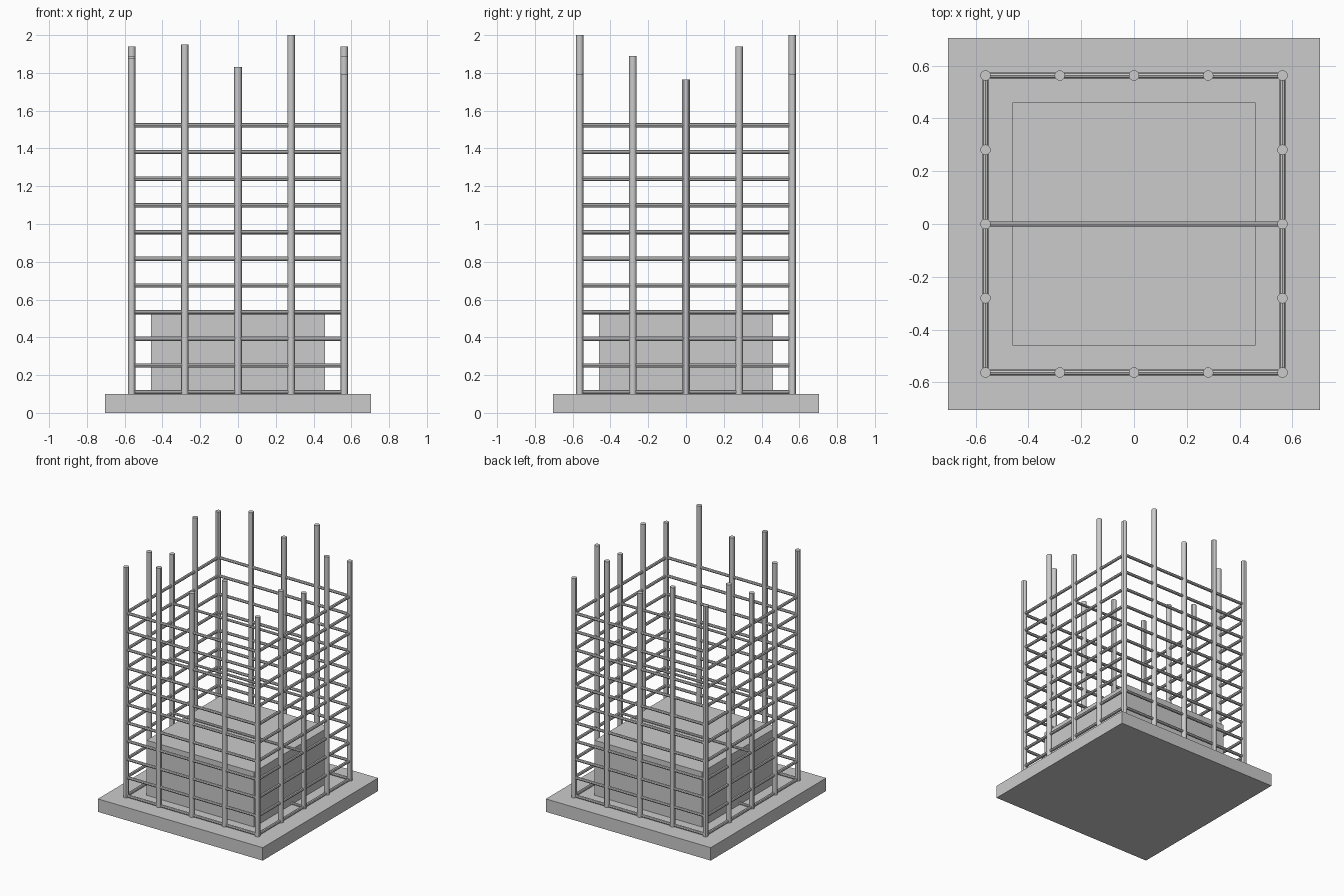
import bpy
from mathutils import Vector

if "Cube" in bpy.data.objects:
    bpy.data.objects.remove(bpy.data.objects["Cube"])

P = 0.5625           # half width of the bar cage
H = P / 2


def box(name, half, z0, z1):
    bpy.ops.mesh.primitive_cube_add(size=1, location=(0, 0, (z0 + z1) / 2))
    o = bpy.context.object
    o.name = name
    o.scale = (2 * half, 2 * half, z1 - z0)
    bpy.ops.object.transform_apply(location=False, rotation=False, scale=True)


def rod(name, a, b, r, sides):
    a, b = Vector(a), Vector(b)
    bpy.ops.mesh.primitive_cylinder_add(vertices=sides, radius=r, depth=(b - a).length,
                                        location=(a + b) / 2)
    o = bpy.context.object
    o.name = name
    o.rotation_euler = (b - a).to_track_quat('Z', 'Y').to_euler()
    bpy.ops.object.shade_smooth_by_angle()


# Concrete footing and poured core
box("footing_slab", 0.705, 0, 0.1)
box("concrete_core", 0.46, 0.1, 0.525)

# Upright bars with uneven tops: front and back rows, then the two sides
for y in (-P, P):
    for x, top in zip((-P, -H, 0, H, P), (1.88, 1.95, 1.83, 2.0, 1.795)):
        rod("upright_bar", (x, y, 0.09), (x, y, top), 0.02, 12)
for x in (-P, P):
    for y, top in zip((-H, 0, H), (1.89, 1.765, 1.94)):
        rod("upright_bar", (x, y, 0.09), (x, y, top), 0.02, 12)

# Horizontal ties around the cage, with a cross tie on every third level
for i in range(11):
    z = 0.11 + i * 0.1412
    for s in (-P, P):
        rod("tie_bar", (-P, s, z), (P, s, z), 0.0115, 8)
        rod("tie_bar", (s, -P, z), (s, P, z), 0.0115, 8)
    if i % 3 == 0:
        rod("cross_tie", (-P, 0, z), (P, 0, z), 0.01, 8)
